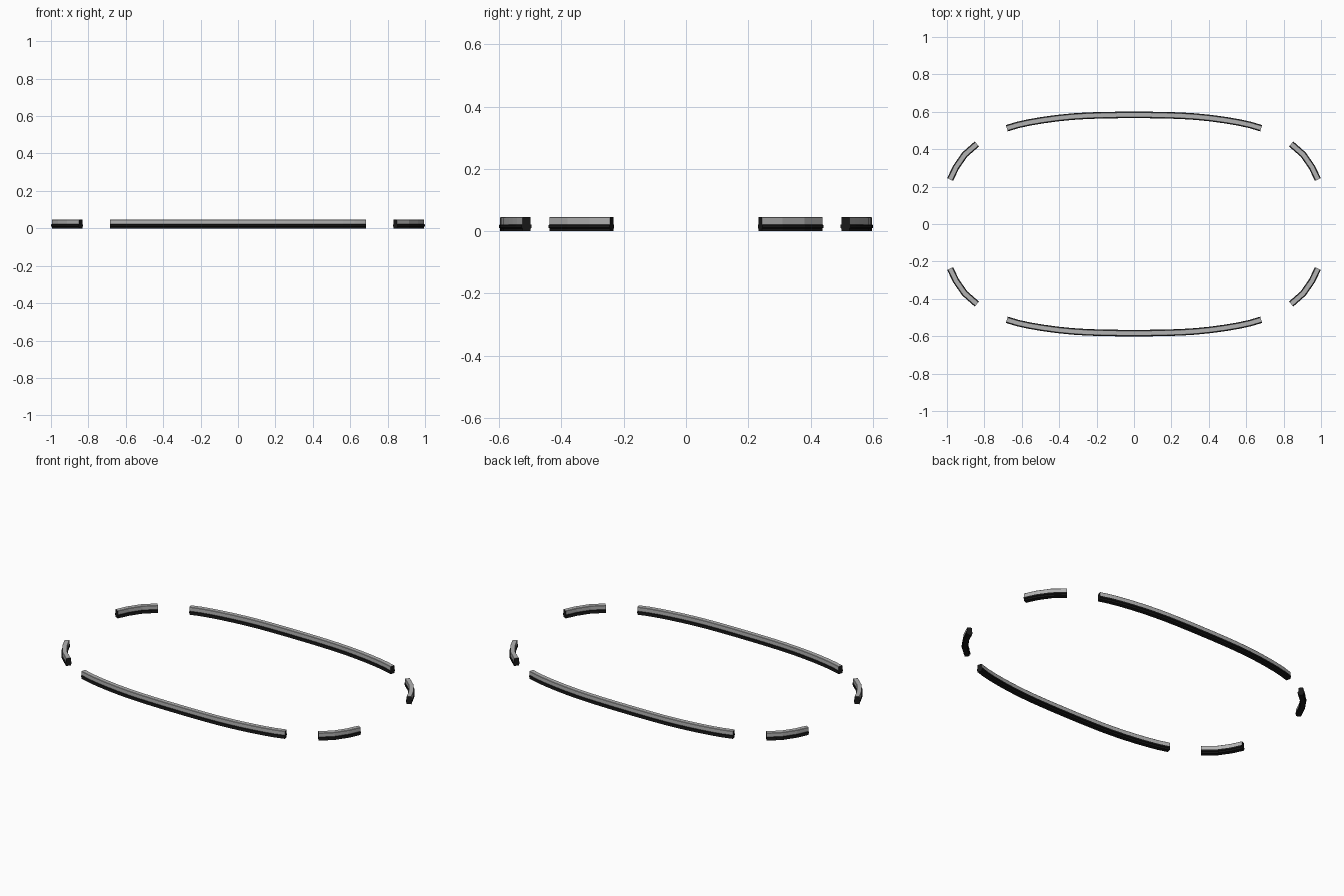
import bpy, bmesh
from mathutils import Vector

if "Cube" in bpy.data.objects:
    bpy.data.objects.remove(bpy.data.objects["Cube"])

# rail cross-section: (sideways offset, height), narrow foot, flange, upright cap
HALF = [(0.0135, 0.0), (0.0135, 0.009), (0.0175, 0.011), (0.0175, 0.020),
        (0.0135, 0.022), (0.0135, 0.044), (0.012, 0.046)]
PROFILE = HALF + [(-a, z) for a, z in reversed(HALF)]


def material(name, v):
    m = bpy.data.materials.new(name)
    m.diffuse_color = (v, v, v, 1)
    m.use_nodes = True
    m.node_tree.nodes["Principled BSDF"].inputs["Base Color"].default_value = m.diffuse_color
    return m


BLACK = material("black_base", 0.01)
GREY = material("grey_cap", 0.45)


def sweep(name, path):
    pts = [Vector(p) for p in path]
    bm = bmesh.new()
    rings = []
    for i, p in enumerate(pts):
        t = (pts[min(i + 1, len(pts) - 1)] - pts[max(i - 1, 0)]).normalized()
        n = Vector((-t.y, t.x))
        rings.append([bm.verts.new((p.x + n.x * a, p.y + n.y * a, z)) for a, z in PROFILE])
    k = len(PROFILE)
    for r, s in zip(rings, rings[1:]):
        for j in range(k):
            f = bm.faces.new((r[j], r[(j + 1) % k], s[(j + 1) % k], s[j]))
            # upper cap is grey, everything else black
            f.material_index = int(f.calc_center_median().z > 0.0215)
    bm.faces.new(rings[0])
    bm.faces.new(rings[-1])
    bmesh.ops.recalc_face_normals(bm, faces=bm.faces)
    me = bpy.data.meshes.new(name)
    bm.to_mesh(me)
    bm.free()
    me.materials.append(BLACK)
    me.materials.append(GREY)
    ob = bpy.data.objects.new(name, me)
    bpy.context.collection.objects.link(ob)


# long side rails, nearly straight in the middle and bending at the ends
half = [(0.08, 0.583), (0.17, 0.5815), (0.25, 0.579), (0.33, 0.574), (0.41, 0.566),
        (0.49, 0.555), (0.56, 0.543), (0.62, 0.530), (0.680, 0.512)]
side = [(-x, y) for x, y in reversed(half)] + half
for label, s in (("back", 1), ("front", -1)):
    sweep(label + "_long_rail", [(x, s * y) for x, y in side])

# short corner rails
corner = [(0.840, 0.428), (0.905, 0.371), (0.952, 0.303), (0.983, 0.238)]
for lx, sx in (("right", 1), ("left", -1)):
    for ly, sy in (("back", 1), ("front", -1)):
        sweep(f"{ly}_{lx}_corner_rail", [(sx * x, sy * y) for x, y in corner])
